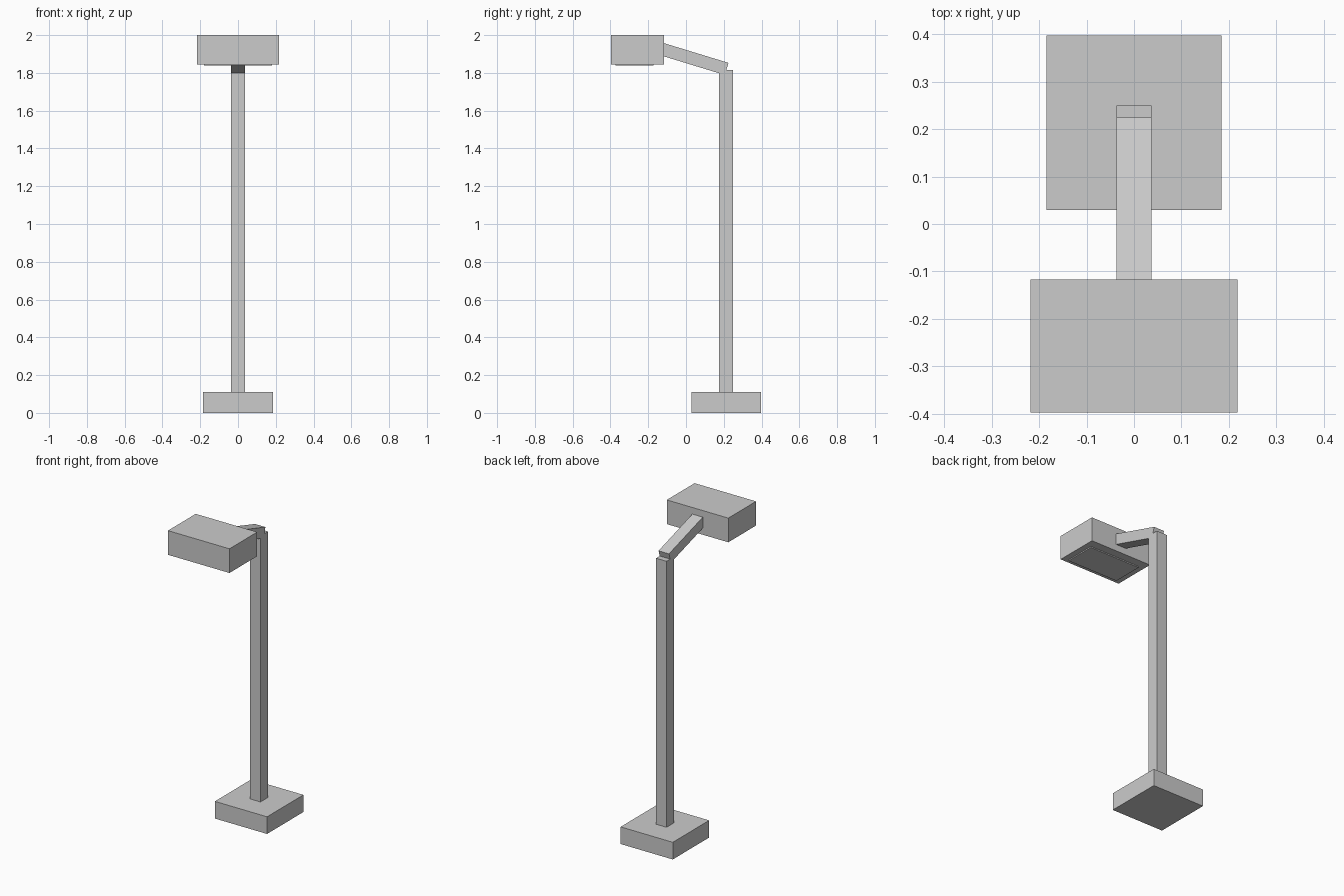
import bpy, math
from mathutils import Matrix, Vector

if "Cube" in bpy.data.objects:
    bpy.data.objects.remove(bpy.data.objects["Cube"])

grey = bpy.data.materials.new("grey_metal")
grey.diffuse_color = (0.6, 0.6, 0.6, 1)
grey.use_nodes = True
grey.node_tree.nodes["Principled BSDF"].inputs["Base Color"].default_value = grey.diffuse_color


def box(name, lo, hi):
    """Axis-aligned box between two corners."""
    lo, hi = Vector(lo), Vector(hi)
    bpy.ops.mesh.primitive_cube_add(size=1)
    ob = bpy.context.object
    ob.name = name
    ob.data.transform(Matrix.Translation((lo + hi) / 2) @ Matrix.Diagonal((*(hi - lo), 1)))
    ob.data.materials.append(grey)
    return ob


# Foot block and upright post
box("base", (-0.185, 0.03, 0), (0.185, 0.398, 0.11))
box("post", (-0.037, 0.175, 0.11), (0.037, 0.25, 1.815))

# Lamp housing with a thin light panel underneath
box("lamp_head", (-0.218, -0.398, 1.845), (0.218, -0.117, 2.0))
box("light_panel", (-0.18, -0.372, 1.838), (0.18, -0.172, 1.845))

# Sloping arm: hinged at its upper rear edge, running into the housing
arm = box("arm", (-0.037, -0.375, -0.067), (0.037, 0, 0))
arm.location = (0, 0.225, 1.853)
arm.rotation_euler.x = -math.radians(17)
